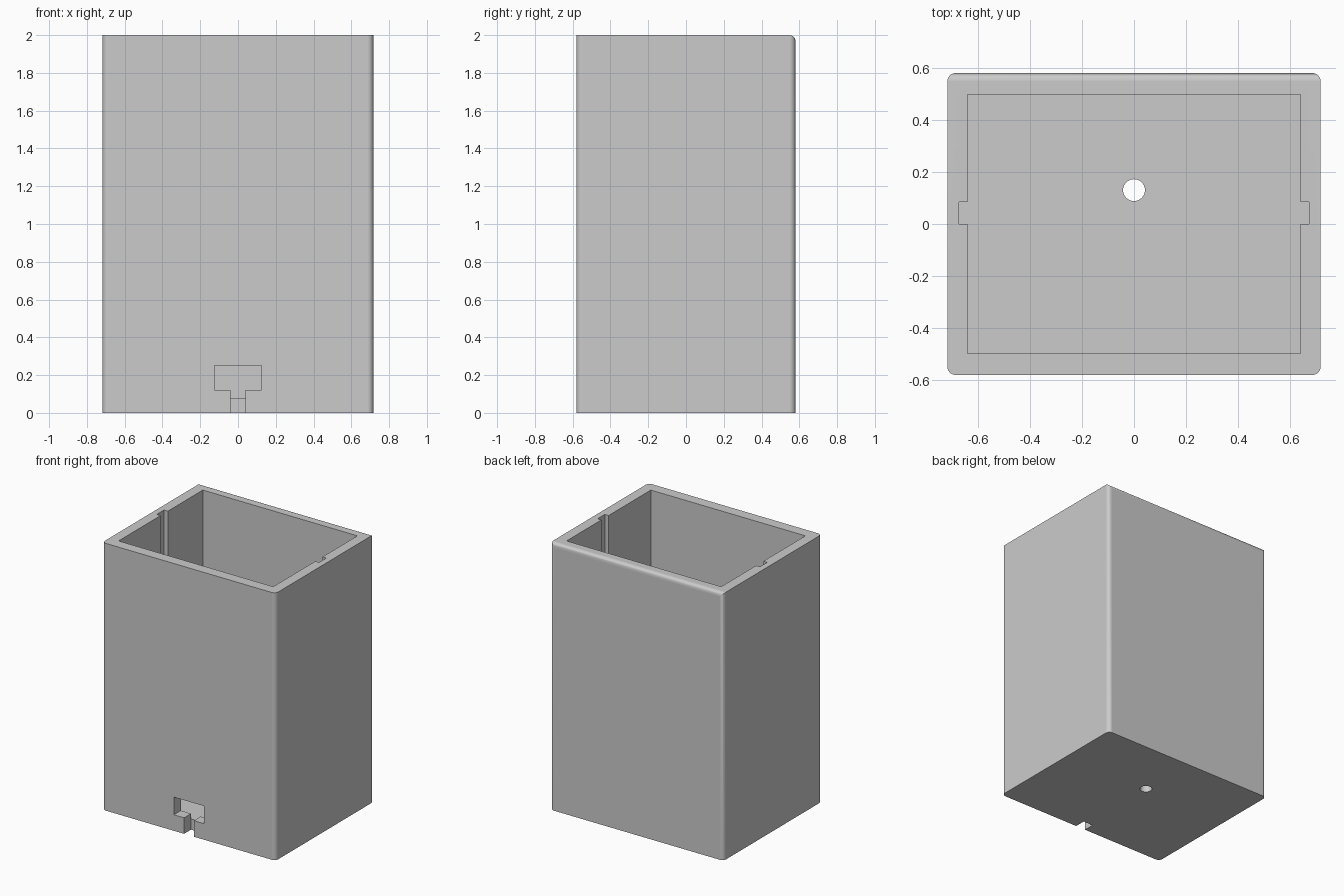
import bpy
import bmesh
import math
from mathutils import Vector

cube = bpy.data.objects.get("Cube")
if cube:
    bpy.data.objects.remove(cube, do_unlink=True)

HALF_X, HALF_Y, HEIGHT = 0.717, 0.58, 2.0
INNER_X, INNER_Y = 0.64, 0.498
FLOOR, ROUND = 0.08, 0.032

grey = bpy.data.materials.new("light_grey_plastic")
grey.use_nodes = True
colour = (0.6, 0.6, 0.6, 1)
grey.diffuse_color = colour
grey.node_tree.nodes["Principled BSDF"].inputs["Base Color"].default_value = colour


def make_object(name, bm):
    mesh = bpy.data.meshes.new(name)
    bm.to_mesh(mesh)
    bm.free()
    obj = bpy.data.objects.new(name, mesh)
    bpy.context.collection.objects.link(obj)
    mesh.materials.append(grey)
    return obj


def block(low, high):
    """A box between two opposite corners."""
    low, high = Vector(low), Vector(high)
    bm = bmesh.new()
    bmesh.ops.create_cube(bm, size=1)
    bmesh.ops.scale(bm, vec=high - low, verts=bm.verts)
    bmesh.ops.translate(bm, vec=(low + high) / 2, verts=bm.verts)
    return bm


# Outer body: rounded upright edges and rounded upper back edge
bm = block((-HALF_X, -HALF_Y, 0), (HALF_X, HALF_Y, HEIGHT))


def is_rounded(edge):
    a, b = (v.co for v in edge.verts)
    upright = abs(a.z - b.z) > 1
    top_back = min(a.z, b.z) > 1 and min(a.y, b.y) > 0
    return upright or top_back


bmesh.ops.bevel(bm, geom=[e for e in bm.edges if is_rounded(e)],
                offset=ROUND, segments=6, profile=0.5, affect='EDGES')
body = make_object("box_body", bm)

# Cutters: cavity, side grooves, cable port, cable slot and drain hole
TOP = HEIGHT + 0.1
cutters = [make_object("cavity_cutter",
                       block((-INNER_X, -INNER_Y, FLOOR), (INNER_X, INNER_Y, TOP)))]
for side, sign in (("left", 1), ("right", -1)):
    x_low, x_high = sorted((sign * 0.6, sign * 0.672))
    cutters.append(make_object(side + "_groove_cutter",
                               block((x_low, 0, FLOOR), (x_high, 0.085, TOP))))
cutters.append(make_object("port_cutter",
                           block((-0.125, -0.7, 0.12), (0.125, -INNER_Y + 0.02, 0.252))))
cutters.append(make_object("slot_cutter",
                           block((-0.04, -0.7, -0.1), (0.04, -INNER_Y, 0.15))))
bm = bmesh.new()
bmesh.ops.create_cone(bm, cap_ends=True, segments=40,
                      radius1=0.042, radius2=0.042, depth=0.6)
bmesh.ops.translate(bm, vec=(0, 0.13, 0), verts=bm.verts)
cutters.append(make_object("floor_hole_cutter", bm))

bpy.ops.object.select_all(action='DESELECT')
bpy.context.view_layer.objects.active = body
body.select_set(True)
for cutter in cutters:
    cutter.hide_render = True
    cut = body.modifiers.new(cutter.name, 'BOOLEAN')
    cut.operation = 'DIFFERENCE'
    cut.solver = 'EXACT'
    cut.object = cutter
    bpy.ops.object.modifier_apply(modifier=cut.name)
for cutter in cutters:
    bpy.data.objects.remove(cutter, do_unlink=True)

# Smooth rounded edges while the large walls stay flat
bpy.ops.object.shade_smooth_by_angle(angle=math.radians(35))
weighted = body.modifiers.new("flat_walls", 'WEIGHTED_NORMAL')
weighted.keep_sharp = True
